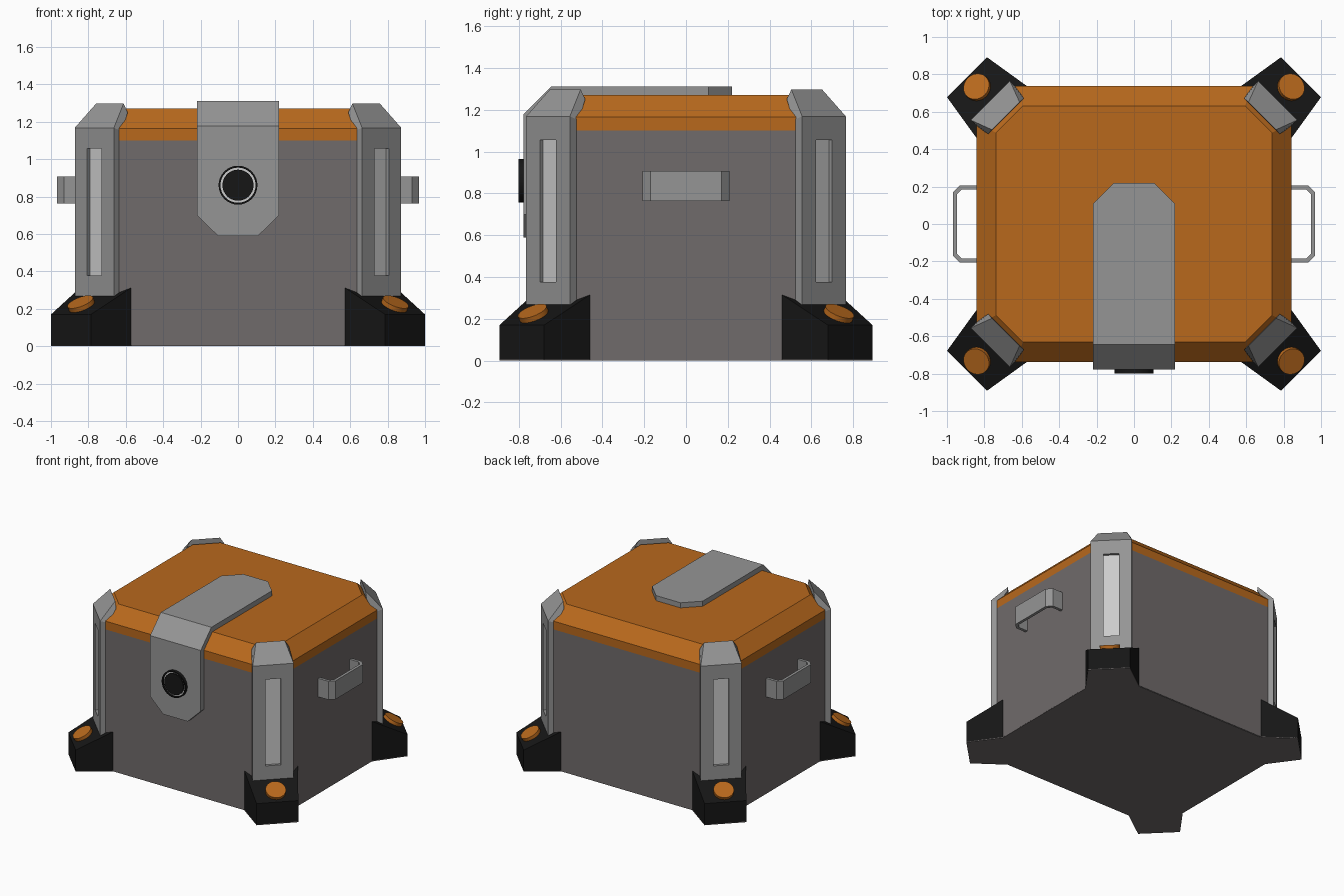
import bpy, bmesh
from math import sin, cos, pi, sqrt
from mathutils import Vector as V

if "Cube" in bpy.data.objects:
    bpy.data.objects.remove(bpy.data.objects["Cube"])


def material(name, r, g, b):
    m = bpy.data.materials.new(name)
    m.diffuse_color = (r, g, b, 1)
    m.use_nodes = True
    m.node_tree.nodes["Principled BSDF"].inputs["Base Color"].default_value = m.diffuse_color
    return m


ORANGE = material("orange_paint", .48, .14, .012)
DARK = material("dark_shell", .16, .145, .145)
STEEL = material("steel", .30, .30, .30)
LIGHT = material("light_panel", .8, .8, .8)
BLACK = material("black_rubber", .008, .008, .008)


def make(name, verts, faces, mat, mirror="", smooth=False, recalc=True):
    me = bpy.data.meshes.new(name)
    me.from_pydata([tuple(v) for v in verts], [], faces)
    if recalc:
        bm = bmesh.new()
        bm.from_mesh(me)
        bmesh.ops.recalc_face_normals(bm, faces=bm.faces)
        bm.to_mesh(me)
        bm.free()
    me.materials.append(mat)
    ob = bpy.data.objects.new(name, me)
    bpy.context.collection.objects.link(ob)
    if mirror:
        md = ob.modifiers.new("mirror", "MIRROR")
        md.use_axis = ["x" in mirror, "y" in mirror, False]
        md.use_mirror_merge = False
    if smooth:
        bpy.ops.object.select_all(action="DESELECT")
        ob.select_set(True)
        bpy.context.view_layer.objects.active = ob
        bpy.ops.object.shade_smooth_by_angle()
    return ob


def loft(name, rings, mat, **kw):
    """Skin equal-length rings and cap both ends."""
    n = len(rings[0])
    faces = [list(range(n)), [(len(rings) - 1) * n + i for i in range(n)]]
    for k in range(len(rings) - 1):
        for i in range(n):
            j = (i + 1) % n
            faces.append([k * n + i, k * n + j, (k + 1) * n + j, (k + 1) * n + i])
    return make(name, [p for r in rings for p in r], faces, mat, **kw)


def octagon(hx, hy, c, z):
    q = [(hx, hy - c), (hx - c, hy)]
    pts = q + [(-x, y) for x, y in reversed(q)]
    pts += [(-x, -y) for x, y in pts]
    return [(x, y, z) for x, y in pts]


def corner(d, w, z):
    """Diagonal corner frame: d inward, w sideways."""
    s = sqrt(.5)
    return V((.768 + (w - d) * s, .66 - (w + d) * s, z))


# Main shell and lid
HX, HY, C, S = .842, .737, .205, .105
loft("body", [octagon(HX, HY, C, .003), octagon(HX, HY, C, 1.10)], DARK)
loft("lid", [octagon(HX, HY, C, 1.10), octagon(HX, HY, C, 1.165),
             octagon(HX - S, HY - S, C - S * (2 - sqrt(2)), 1.27)], ORANGE)

# Corner feet with sloped tops
foot = [(.09, .194, .315), (-.177, .151, .17), (-.177, -.151, .17), (.09, -.194, .315)]
loft("foot", [[corner(d, w, .005) for d, w, z in foot],
              [corner(d, w, z) for d, w, z in foot]], BLACK, mirror="xy")

# Underside plate following the body and feet
q = [corner(d, w, 0) for d, w, z in foot]
outline = [(p.x, p.y) for p in q] + [(-p.x, p.y) for p in reversed(q)]
outline += [(-x, -y) for x, y in outline]
loft("base_plate", [[(x, y, z) for x, y in outline] for z in (0, .006)], DARK)

# Round orange bolts on the foot slopes
mid = corner(-.095, 0, .215)
side = (corner(0, 1, 0) - corner(0, 0, 0)).normalized()
up = (corner(.267, 0, .145) - corner(0, 0, 0)).normalized()
nrm = side.cross(up)
if nrm.z < 0:
    nrm = -nrm


def bolt_ring(h):
    return [mid + nrm * h + .073 * (side * cos(a) + up * sin(a))
            for a in [2 * pi * i / 24 for i in range(24)]]


loft("foot_bolt", [bolt_ring(-.02), bolt_ring(.025)], ORANGE, mirror="xy", smooth=True)

# Corner posts: bent over the lid edge, with a recessed slot
Z0, Z1, W = .268, 1.168, .148
outer = [corner(0, -W, Z0), corner(0, W, Z0), corner(0, W, Z1), corner(0, -W, Z1)]
slot = [(-.055, .377), (.055, .377), (.055, 1.056), (-.055, 1.056)]
verts = outer + [corner(0, w, z) for w, z in slot] + [corner(.023, w, z) for w, z in slot]
verts += [corner(.06, -W, Z0), corner(.06, W, Z0), corner(.06, W, 1.15), corner(.06, -W, 1.15),
          corner(.117, -.104, 1.297), corner(.117, .104, 1.297),
          corner(.118, .134, 1.25), corner(.118, -.134, 1.25)]
faces = [[8, 9, 10, 11]]
for i in range(4):
    j = (i + 1) % 4
    faces += [[i, j, j + 4, i + 4], [i + 4, j + 4, j + 8, i + 8]]
faces += [[0, 1, 13, 12], [1, 2, 14, 13], [0, 12, 15, 3], [12, 13, 14, 15],
          [3, 2, 17, 16], [2, 14, 18, 17], [3, 16, 19, 15], [16, 17, 18, 19], [15, 19, 18, 14]]
make("corner_post", verts, faces, STEEL, mirror="xy")
loft("post_panel", [[corner(d, w, z) for w, z in slot] for d in (.021, .026)],
     LIGHT, mirror="xy")

# Side handles
bar = [(.83, .207), (.93, .207), (.968, .169), (.968, -.169), (.93, -.207), (.83, -.207),
       (.83, -.185), (.92, -.185), (.946, -.159), (.946, .159), (.92, .185), (.83, .185)]
loft("side_handle", [[(x, y, z) for x, y in bar] for z in (.763, .908)], STEEL, mirror="x")


# Latch strap over the lid and lock plate below it
def sheet(name, verts, faces):
    ob = make(name, verts, faces, STEEL, recalc=False)
    md = ob.modifiers.new("thickness", "SOLIDIFY")
    md.thickness, md.offset, md.use_even_offset = .042, -1, True


F, B = -.777, .22
sheet("latch_strap",
      [(0, F, 1.013), (B, F, 1.10), (B, F, 1.178), (-B, F, 1.178), (-B, F, 1.10),
       (B, -.645, 1.31), (-B, -.645, 1.31),
       (B, .107, 1.31), (.107, B, 1.31), (-.107, B, 1.31), (-B, .107, 1.31)],
      [[0, 1, 2, 3, 4], [3, 2, 5, 6], [6, 5, 7, 8, 9, 10]])
sheet("lock_plate",
      [(-.107, F, .59), (.107, F, .59), (B, F, .70), (B, F, 1.10),
       (0, F, 1.013), (-B, F, 1.10), (-B, F, .70)], [list(range(7))])


# Round lock: housing, light ring, core
def lathe(name, profile, mat):
    loft(name, [[(r * cos(2 * pi * i / 32), y, .861 + r * sin(2 * pi * i / 32))
                 for i in range(32)] for r, y in profile], mat, smooth=True)


lathe("lock_housing", [(.104, -.765), (.104, -.80), (.095, -.80), (.095, -.779)], BLACK)
lathe("lock_ring", [(.094, -.77), (.094, -.787)], LIGHT)
lathe("lock_core", [(.083, -.77), (.083, -.797)], BLACK)
